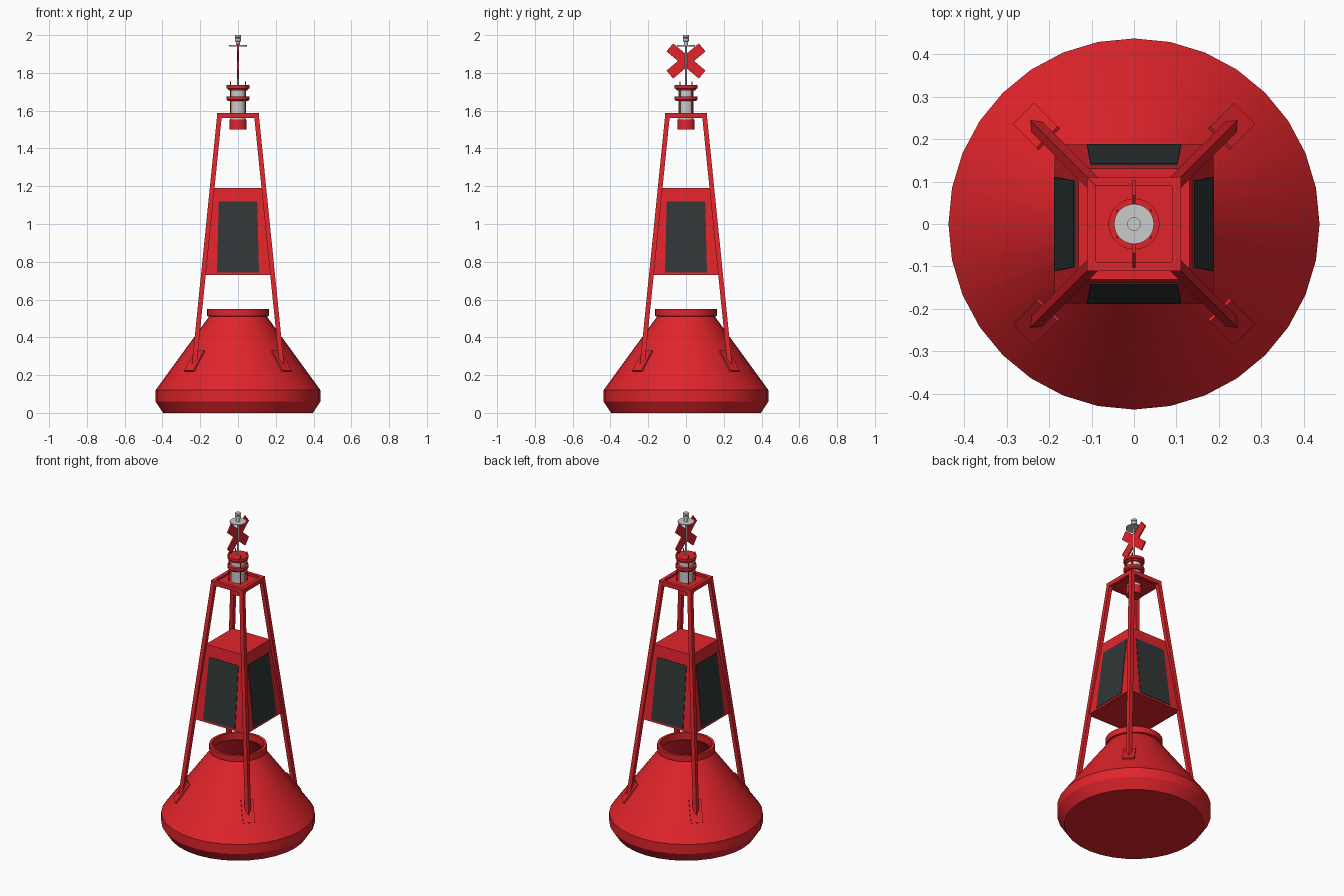
import bpy, bmesh, math
from mathutils import Vector, Matrix

if "Cube" in bpy.data.objects:
    bpy.data.objects.remove(bpy.data.objects["Cube"])


def material(name, col):
    m = bpy.data.materials.new(name)
    m.diffuse_color = (*col, 1)
    m.use_nodes = True
    m.node_tree.nodes["Principled BSDF"].inputs["Base Color"].default_value = m.diffuse_color
    return m


RED = material("red_paint", (0.75, 0.018, 0.024))
DARK = material("solar_dark", (0.03, 0.037, 0.037))


def finish(name, bm, mat=None, smooth=False):
    me = bpy.data.meshes.new(name)
    bm.to_mesh(me)
    bm.free()
    ob = bpy.data.objects.new(name, me)
    bpy.context.collection.objects.link(ob)
    if mat:
        me.materials.append(mat)
    if smooth:
        bpy.ops.object.select_all(action='DESELECT')
        ob.select_set(True)
        bpy.context.view_layer.objects.active = ob
        bpy.ops.object.shade_smooth_by_angle(angle=math.radians(30))
    return ob


def lathe(name, profile, n=32, mat=None, at=(0, 0)):
    """Revolve (radius, z) points, listed bottom to top, about a vertical axis."""
    bm = bmesh.new()
    rings = [[bm.verts.new((at[0] + r * math.cos(2 * math.pi * j / n),
                            at[1] + r * math.sin(2 * math.pi * j / n), z))
              for j in range(n)] for r, z in profile]
    for a, b in zip(rings, rings[1:]):
        for j in range(n):
            k = (j + 1) % n
            bm.faces.new((a[j], a[k], b[k], b[j]))
    bmesh.ops.remove_doubles(bm, verts=bm.verts, dist=1e-5)
    return finish(name, bm, mat, True)


def rod(name, r, z0, z1, n=24, mat=None, at=(0, 0)):
    return lathe(name, [(0, z0), (r, z0), (r, z1), (0, z1)], n, mat, at)


def loft(name, bottom, top, mat=None):
    """Solid between two matching outlines."""
    bm = bmesh.new()
    a = [bm.verts.new(p) for p in bottom]
    b = [bm.verts.new(p) for p in top]
    n = len(a)
    bm.faces.new(a[::-1])
    bm.faces.new(b)
    for i in range(n):
        bm.faces.new((a[i], a[(i + 1) % n], b[(i + 1) % n], b[i]))
    bmesh.ops.recalc_face_normals(bm, faces=bm.faces)
    return finish(name, bm, mat)


def square(cx, cy, h, z):
    return [(cx + sx * h, cy + sy * h, z)
            for sx, sy in ((-1, -1), (1, -1), (1, 1), (-1, 1))]


# Float hull: open cone with rolled collar
lathe("float_hull", [(0, 0), (0.397, 0), (0.437, 0.06), (0.437, 0.12),
                     (0.153, 0.51), (0.164, 0.513), (0.164, 0.55),
                     (0.148, 0.55), (0.148, 0.505)], 32, RED)

# Legs and foot plates at the four corners
slope = math.atan2(0.39, 0.284)
for i, (sx, sy) in enumerate(((1, -1), (1, 1), (-1, 1), (-1, -1))):
    h = 0.0125
    loft(f"leg_{i + 1}", square(sx * 0.234, sy * 0.234, h, 0.23),
         square(sx * 0.098, sy * 0.098, h, 1.575), RED)
    bm = bmesh.new()
    bmesh.ops.create_cube(bm, size=1)
    bm.transform(Matrix.Rotation(math.atan2(sy, sx), 4, 'Z')
                 @ Matrix.Translation((0.325, 0, 0.275))
                 @ Matrix.Rotation(slope, 4, 'Y')
                 @ Matrix.Diagonal((0.135, 0.07, 0.01, 1)))
    finish(f"foot_plate_{i + 1}", bm, RED)

# Tapered housing with a solar panel on each side
Z0, Z1, H0, H1 = 0.73, 1.19, 0.187, 0.131
loft("panel_housing", square(0, 0, H0, Z0), square(0, 0, H1, Z1), RED)


def face_y(z):
    return H0 + (H1 - H0) * (z - Z0) / (Z1 - Z0)


for i in range(4):
    outline = [(-0.111, 0.742), (0.111, 0.742), (0.102, 1.12), (-0.102, 1.12)]
    rot = Matrix.Rotation(i * math.pi / 2, 3, 'Z')
    loft(f"solar_panel_{i + 1}",
         [rot @ Vector((x, -face_y(z) + 0.004, z)) for x, z in outline],
         [rot @ Vector((x, -face_y(z) - 0.003, z)) for x, z in outline], DARK)

# Top frame of four bars around a mounting plate
for i in range(4):
    rot = Matrix.Rotation(i * math.pi / 2, 3, 'Z')
    bar = ((-0.111, -0.111), (0.111, -0.111), (0.09, -0.09), (-0.09, -0.09))
    loft(f"frame_bar_{i + 1}", [rot @ Vector((x, y, 1.562)) for x, y in bar],
         [rot @ Vector((x, y, 1.588)) for x, y in bar], RED)
loft("mounting_plate", square(0, 0, 0.091, 1.568),
     square(0, 0, 0.091, 1.575), RED)

# Lantern
rod("lantern_base", 0.046, 1.5, 1.552, 32, RED)
rod("lantern_body", 0.041, 1.545, 1.725, 32)
lathe("lantern_ring_lower", [(0.04, 1.652), (0.054, 1.652), (0.06, 1.66),
                             (0.06, 1.676), (0.04, 1.676)], 32, RED)
lathe("lantern_cap_ring", [(0, 1.706), (0.05, 1.706), (0.052, 1.715),
                           (0.06, 1.718), (0.06, 1.735), (0, 1.735)], 32, RED)
for i, (sx, sy) in enumerate(((1, -1), (1, 1), (-1, 1), (-1, -1))):
    rod(f"lantern_rod_{i + 1}", 0.003, 1.57, 1.755, 8, RED,
        (sx * 0.04, sy * 0.032))

# Mast, disc and tip
rod("mast", 0.006, 1.73, 1.965, 12)
rod("mast_disc", 0.047, 1.941, 1.947, 32)
lathe("mast_tip", [(0, 1.947), (0.011, 1.947), (0.011, 1.965), (0.016, 1.968),
                   (0.016, 1.983), (0.012, 1.986), (0.016, 1.989),
                   (0.016, 2.0), (0, 2.0)], 20)

# Cross topmark: one twelve-point outline in the y-z plane
a, w, L = math.radians(40), 0.0275, 0.112
d1, d2 = Vector((0, math.cos(a), math.sin(a))), Vector((0, -math.cos(a), math.sin(a)))
n1, n2 = Vector((0, -d1.z, d1.y)), Vector((0, -d2.z, d2.y))
pts = []
for d, n, inner in ((d1, n1, Vector((0, 0, w / math.cos(a)))),
                    (d2, n2, Vector((0, -w / math.sin(a), 0))),
                    (-d1, -n1, Vector((0, 0, -w / math.cos(a)))),
                    (-d2, -n2, Vector((0, w / math.sin(a), 0)))):
    pts += [d * L - n * w, d * L + n * w, inner]
c = Vector((0, 0, 1.863))
loft("cross_topmark", [p + c - Vector((0.004, 0, 0)) for p in pts],
     [p + c + Vector((0.004, 0, 0)) for p in pts], RED)
